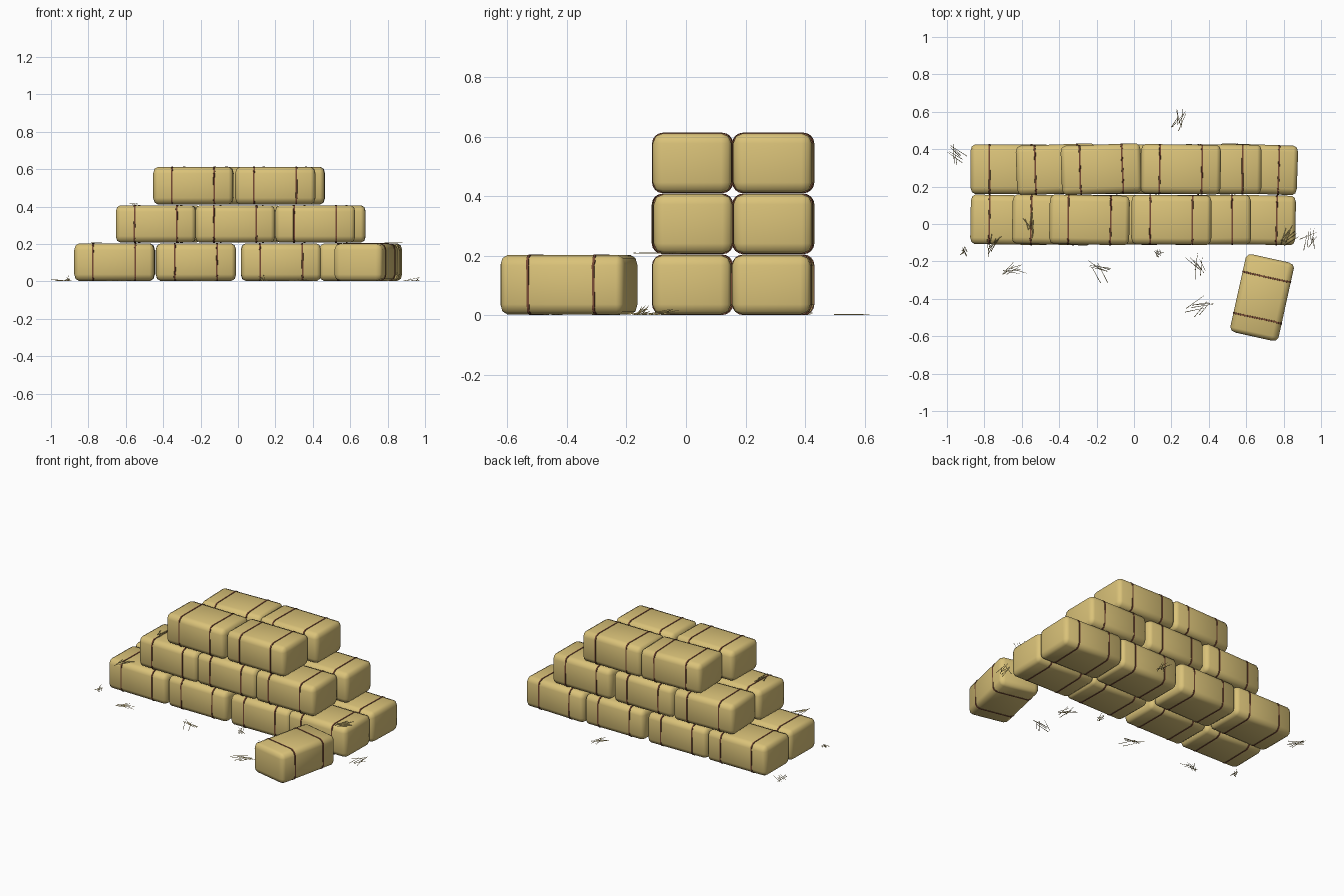
import bpy, bmesh, math, random
from mathutils import Vector, Matrix

random.seed(7)
old = bpy.data.objects.get("Cube")
if old:
    bpy.data.objects.remove(old, do_unlink=True)


def material(name, rgb):
    m = bpy.data.materials.new(name)
    m.use_nodes = True
    m.diffuse_color = (*rgb, 1)
    bsdf = m.node_tree.nodes["Principled BSDF"]
    bsdf.inputs["Base Color"].default_value = (*rgb, 1)
    bsdf.inputs["Roughness"].default_value = 0.9
    return m


HAY = material("golden hay", (0.70, 0.54, 0.19))
TWINE = material("brown twine", (0.19, 0.07, 0.035))
STRAW = material("loose straw", (0.62, 0.48, 0.18))

LENGTH, WIDTH, HEIGHT = 0.428, 0.264, 0.199
STEP = 0.2045
ROUND = 0.034


def add_mesh(name, bm, mat):
    mesh = bpy.data.meshes.new(name)
    bm.to_mesh(mesh)
    bm.free()
    mesh.materials.append(mat)
    obj = bpy.data.objects.new(name, mesh)
    bpy.context.collection.objects.link(obj)
    return obj


def add_twine(name, x, place):
    """Thin flat band following the bale's rounded cross-section."""
    bm = bmesh.new()
    hy, hz = WIDTH / 2 - ROUND, HEIGHT / 2 - ROUND
    radius = ROUND + 0.002
    rims = []
    for k, (sy, sz) in enumerate([(1, 1), (-1, 1), (-1, -1), (1, -1)]):
        for i in range(5):
            a = math.radians(90 * k + 22.5 * i)
            y, z = sy * hy + radius * math.cos(a), sz * hz + radius * math.sin(a)
            inner = 1 - 0.006 / math.hypot(y, z)
            wobble = x + random.uniform(-0.0015, 0.0015)
            rims.append([bm.verts.new((wobble + dx, y * s, z * s)) for dx, s in
                         ((-0.005, inner), (-0.004, 1), (0.004, 1), (0.005, inner))])
    for a, b in zip(rims, rims[1:] + rims[:1]):
        for j in range(3):
            bm.faces.new((a[j], a[j + 1], b[j + 1], b[j]))
    bmesh.ops.recalc_face_normals(bm, faces=bm.faces[:])
    add_mesh(name, bm, TWINE).matrix_world = place


def add_bale(name, x, y, z, degrees):
    place = Matrix.Translation((x, y, z)) @ Matrix.Rotation(math.radians(degrees), 4, "Z")
    # Soft-edged block of hay
    bm = bmesh.new()
    bmesh.ops.create_cube(bm, size=1)
    bmesh.ops.scale(bm, vec=(LENGTH, WIDTH, HEIGHT), verts=bm.verts)
    bmesh.ops.bevel(bm, geom=bm.edges[:], offset=ROUND, segments=2,
                    profile=0.5, affect="EDGES")
    # Shorten the rounding lengthwise so the ends stay boxy
    flat = LENGTH / 2 - ROUND
    for v in bm.verts:
        beyond = LENGTH / 2 - abs(v.co.x)
        if abs(v.co.x) > flat - 0.001:
            v.co.x = math.copysign(LENGTH / 2 - beyond * 0.7, v.co.x)
    for f in bm.faces:
        f.smooth = True
    add_mesh(name, bm, HAY).matrix_world = place
    for side, tag in ((-1, "right"), (1, "left")):
        add_twine(f"{name}_twine_{tag}", side * 0.113, place)


def add_tuft(name, x, y, z, reach, aim, rise, count=7):
    """A small fan of thin tapered blades, mostly along one direction."""
    bm = bmesh.new()
    for _ in range(count):
        heading = math.radians(aim + random.uniform(-38, 38))
        direction = Vector((math.cos(heading), math.sin(heading),
                            random.uniform(0, rise))).normalized()
        length = reach * random.uniform(0.6, 1)
        level = Vector((direction.x, direction.y, 0))
        centre = Vector((x + random.uniform(-0.22, 0.22) * reach,
                         y + random.uniform(-0.22, 0.22) * reach,
                         z + 0.0025 + direction.z * length / 2))
        centre += level * random.uniform(-0.15, 0.15) * reach
        blade = bmesh.ops.create_cone(bm, cap_ends=True, segments=3, radius1=0.002,
                                      radius2=0.001, depth=length)["verts"]
        turn = direction.to_track_quat("Z", "Y").to_matrix().to_4x4()
        bmesh.ops.transform(bm, verts=blade, matrix=Matrix.Translation(centre) @ turn)
    for v in bm.verts:
        v.co.x = max(-1, min(1, v.co.x))
        v.co.y = max(-0.625, min(0.625, v.co.y))
    add_mesh(name, bm, STRAW)


# Stacked bales: per layer, (x, turn) of each bale in the front and back rows
FRONT_Y, BACK_Y = 0.022, 0.293
layers = [
    ("bottom", [(-0.66, -1), (-0.225, 0), (0.23, 0.5), (0.65, -1)],
               [(-0.66, 0), (-0.225, 0.5), (0.23, 0), (0.66, -2)]),
    ("middle", [(-0.437, -1.5), (-0.015, 0), (0.412, 0.5)],
               [(-0.415, 2), (0.02, 0), (0.468, -0.5)]),
    ("top", [(-0.238, -1), (0.2, -0.5)],
            [(-0.175, 2), (0.25, -0.8)]),
]
for level, (layer, front, back) in enumerate(layers):
    for row, y, bales in (("front", FRONT_Y, front), ("back", BACK_Y, back)):
        for i, (x, turn) in enumerate(bales):
            add_bale(f"{layer}_{row}_bale_{i + 1}", x, y,
                     0.103 + level * STEP, turn)

# Single bale lying in front of the stack
add_bale("loose_bale", 0.685, -0.393, 0.103, 77.5)

# Straw on the ground and on the ledges: x, y, z, reach, aim, rise
tufts = [
    (-0.94, 0.37, 0, 0.11, 115, 0.1), (0.24, 0.57, 0, 0.11, 80, 0.02),
    (-0.905, -0.145, 0, 0.05, 80, 1.2), (-0.65, -0.24, 0, 0.12, 20, 0.05),
    (-0.2, -0.245, 0, 0.12, 140, 0.05), (0.13, -0.155, 0, 0.05, 130, 1.2),
    (0.34, -0.22, 0, 0.11, 110, 0.1), (0.36, -0.43, 0, 0.13, 40, 0.05),
    (0.94, -0.07, 0, 0.12, 60, 0.3), (-0.76, -0.11, 0.206, 0.1, 60, 0.03),
    (-0.56, 0.0, 0.411, 0.1, 120, 0.03), (0.82, -0.07, 0.206, 0.1, 70, 0.03),
]
for i, (x, y, z, reach, aim, rise) in enumerate(tufts):
    add_tuft(f"straw_tuft_{i + 1}", x, y, z, reach, aim, rise)
